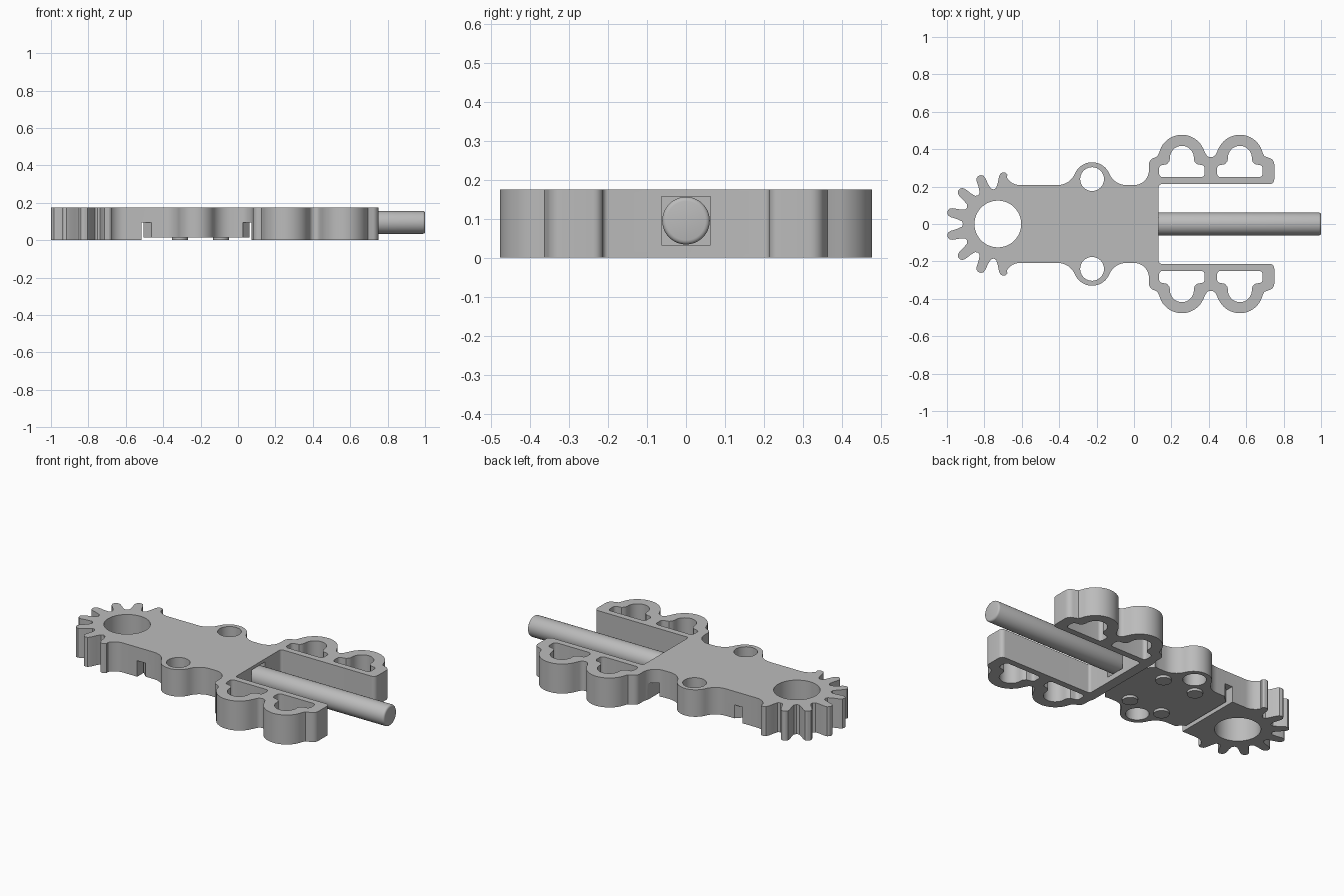
import bpy, bmesh, math
from mathutils import Matrix

if "Cube" in bpy.data.objects:
    bpy.data.objects.remove(bpy.data.objects["Cube"])

H = 0.175          # body thickness
SEAM = 0.095       # top of the cover plate
LIP = 0.015        # cover plate sits this far above the ground

grey = bpy.data.materials.new("plain_grey")
grey.diffuse_color = (0.5, 0.5, 0.5, 1)
grey.use_nodes = True
grey.node_tree.nodes["Principled BSDF"].inputs["Base Color"].default_value = grey.diffuse_color


def arc(cx, cy, r, a0, a1, n=12):
    angles = [math.radians(a0 + (a1 - a0) * i / n) for i in range(n + 1)]
    return [(cx + r * math.cos(a), cy + r * math.sin(a)) for a in angles]


def flip(points):
    return [(x, -y) for x, y in reversed(points)]


def link(name, bm):
    bmesh.ops.recalc_face_normals(bm, faces=bm.faces)
    mesh = bpy.data.meshes.new(name)
    bm.to_mesh(mesh)
    bm.free()
    mesh.materials.append(grey)
    ob = bpy.data.objects.new(name, mesh)
    bpy.context.collection.objects.link(ob)
    return ob


def prism(name, loops, z0, z1):
    """Extrude an outline with holes from z0 to z1."""
    bm = bmesh.new()
    for loop in loops:
        verts = [bm.verts.new((x, y, z0)) for x, y in loop]
        for a, b in zip(verts, verts[1:] + verts[:1]):
            bm.edges.new((a, b))
    bmesh.ops.triangle_fill(bm, use_beauty=True, edges=bm.edges[:], normal=(0, 0, 1))
    ext = bmesh.ops.extrude_face_region(bm, geom=bm.faces[:])
    for v in ext["geom"]:
        if isinstance(v, bmesh.types.BMVert):
            v.co.z = z1
    return link(name, bm)


def box(x0, x1, y):
    return [(x0, -y), (x1, -y), (x1, y), (x0, y)]


def activate(ob):
    bpy.ops.object.select_all(action='DESELECT')
    ob.select_set(True)
    bpy.context.view_layer.objects.active = ob


def boolean(ob, cutter, operation):
    mod = ob.modifiers.new("cut", 'BOOLEAN')
    mod.object, mod.operation, mod.solver = cutter, operation, 'EXACT'
    activate(ob)
    bpy.ops.object.modifier_apply(modifier=mod.name)
    bpy.data.objects.remove(cutter)


def smooth(ob):
    activate(ob)
    bpy.ops.object.shade_smooth_by_angle(angle=math.radians(32))


# Gear teeth on the left end (upper half), 13 tooth spacing
GX, STEP = -0.728, 360 / 13
tooth = [(.186, STEP / 2), (.193, 9.5), (.22, 7), (.255, 5.5), (.27, 4), (.277, 1.5),
         (.277, -1.5), (.27, -4), (.255, -5.5), (.22, -7), (.193, -9.5)]
half = []
for k in range(4):
    mid = 180 - STEP * (k + 0.5)
    pts = tooth if k < 3 else tooth[:8]
    for r, d in pts:
        a = math.radians(mid + d)
        half.append((GX + r * math.cos(a), r * math.sin(a)))
half += arc(-.61, .288, .08, 210, 270, 8)

# Round ear with blended sides
half += arc(-.408, .308, .1, 270, 337, 10)
half += arc(-.224, .23, .1, 157, 23, 20)[1:-1]
half += arc(-.04, .308, .1, 203, 270, 10)

# Scalloped wing
half += arc(0, .288, .08, 270, 360, 10)
half += arc(.117, .318, .037, 180, 100, 8)
half += [(.126, .363)]
half += arc(.256, .352, .125, 166, 25, 20)
half += arc(.411, .387, .03, 205, 335, 8)
half += arc(.566, .352, .125, 155, 14, 20)
half += [(.696, .363)]
half += arc(.713, .318, .037, 80, 0, 8)
half += arc(.725, .238, .025, 0, -90, 6)
half += arc(.147, .198, .015, 90, 180, 5)

# The mirrored half shares the leftmost valley point
outline = half + flip(half)[:-1]
ear_holes = [arc(-.224, s * .24, .064, 0, 345, 23) for s in (1, -1)]


def heart(cx):
    """Cut-out that follows one scallop."""
    right = arc(0, .354, .064, 90, -5, 8)
    right += [(.068, .333), (.08, .32), (.1, .316)]
    right += arc(.102, .296, .02, 70, 0, 4) + arc(.102, .27, .02, 0, -90, 5)
    left = [(-x, y) for x, y in reversed(right)][:-1]
    return [(cx + x, y) for x, y in right + left]


hearts = [heart(.256), heart(.566)]
hearts += [flip(h) for h in hearts]
gear_hole = arc(GX, 0, .125, 0, 352.5, 47)

# Main body with the underside recess and the rod socket
body = prism("body", [outline, gear_hole] + ear_holes + hearts, 0, H)
boolean(body, prism("recess_cutter", [box(-.516, .072, .6)], -.1, SEAM), 'DIFFERENCE')
boolean(body, prism("socket_cutter", [box(.09, .2, .063)], .033, .157), 'DIFFERENCE')
smooth(body)

# Cover plate under the body, with clipped corners
cover = prism("cover_plate", [outline] + ear_holes, LIP, SEAM)
side = [(-.506, .165), (-.463, .206), (-.463, .5), (.026, .5), (.026, .206), (.062, .165)]
boolean(cover, prism("cover_clip", [side + flip(side)], -.1, .3), 'INTERSECT')
smooth(cover)

# Four round feet under the cover plate
for i, (x, y) in enumerate([(x, y) for x in (-.31, -.09) for y in (-.14, .14)]):
    smooth(prism(f"foot_{i + 1}", [arc(x, y, .043, 0, 345, 23)], 0, LIP))

# Rod with eased ends
bm = bmesh.new()
bmesh.ops.create_cone(bm, cap_ends=True, segments=48, radius1=.061, radius2=.061, depth=.91,
                      matrix=Matrix.Translation((.545, 0, SEAM)) @ Matrix.Rotation(math.pi / 2, 4, 'Y'))
rims = [e for e in bm.edges if any(len(f.verts) > 4 for f in e.link_faces)]
bmesh.ops.bevel(bm, geom=rims, offset=.011, segments=3, profile=.5, affect='EDGES')
smooth(link("rod", bm))
